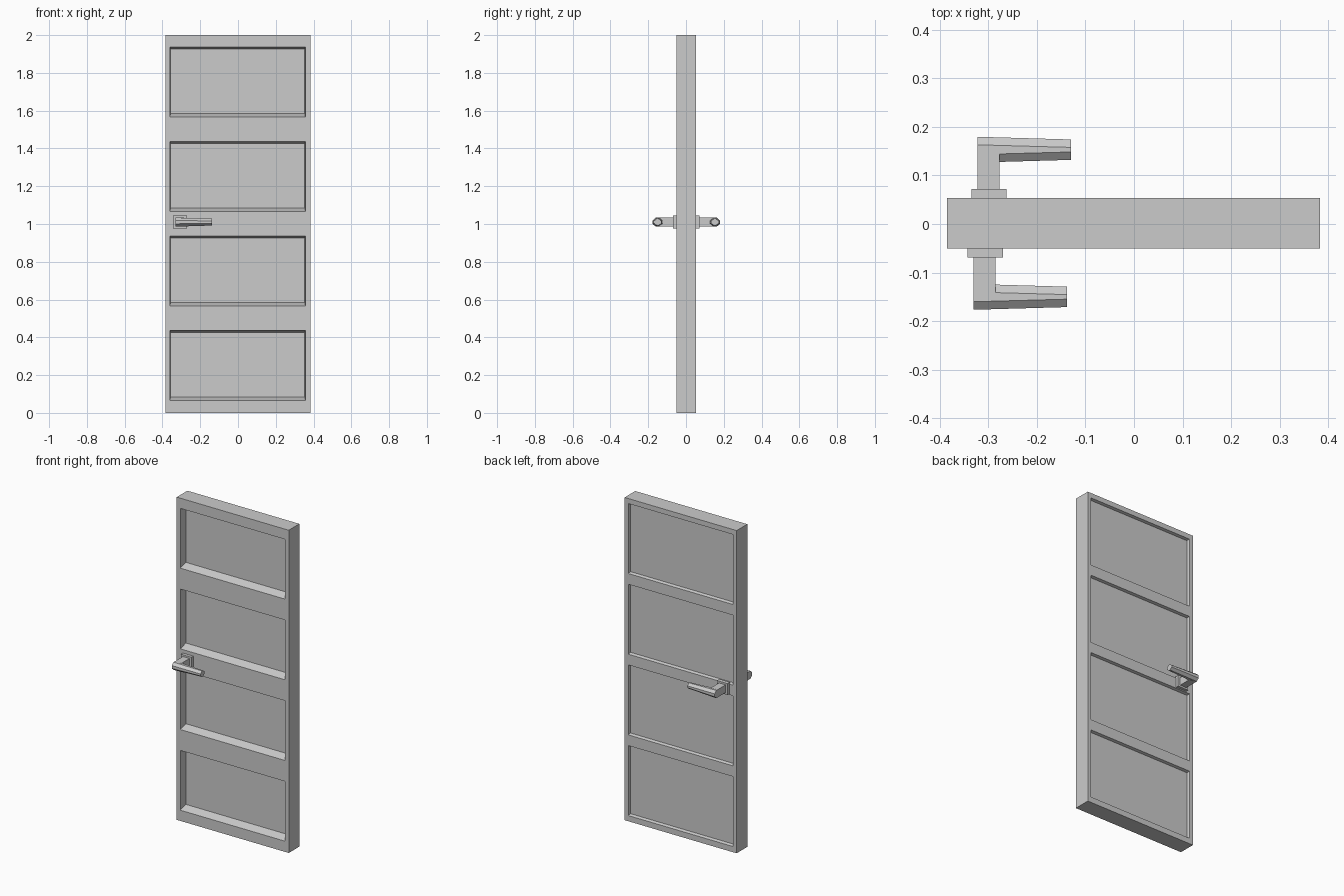
import bpy, bmesh, math

if "Cube" in bpy.data.objects:
    bpy.data.objects.remove(bpy.data.objects["Cube"])

def make_object(name, bm):
    bmesh.ops.recalc_face_normals(bm, faces=bm.faces)
    me = bpy.data.meshes.new(name)
    bm.to_mesh(me)
    bm.free()
    ob = bpy.data.objects.new(name, me)
    bpy.context.collection.objects.link(ob)
    return ob

def loft(bm, rings):
    """Closed solid through equal-length rings of points."""
    rows = [[bm.verts.new(p) for p in r] for r in rings]
    n = len(rows[0])
    for a, b in zip(rows, rows[1:]):
        for i in range(n):
            j = (i + 1) % n
            bm.faces.new((a[i], a[j], b[j], b[i]))
    bm.faces.new(rows[0])
    bm.faces.new(rows[-1])

def rect(x0, x1, z0, z1, y):
    return [(x0, y, z0), (x1, y, z0), (x1, y, z1), (x0, y, z1)]

# Door slab
Y0, Y1 = -0.05, 0.054
bm = bmesh.new()
loft(bm, [rect(-0.385, 0.383, 0, 2, Y0), rect(-0.385, 0.383, 0, 2, Y1)])
door = make_object("door_slab", bm)

# Four recessed panels per side: deep on the front, shallow and larger on the back
bm = bmesh.new()
for i in range(4):
    z = 0.5 * i
    for y in ((Y0 - 0.001, 0.0), ):
        loft(bm, [rect(-0.361, 0.357, z + 0.066, z + 0.437, y[0]),
                  rect(-0.357, 0.353, z + 0.084, z + 0.426, y[1])])
    loft(bm, [rect(-0.36, 0.358, z + 0.035, z + 0.469, Y1 + 0.001),
              rect(-0.357, 0.355, z + 0.041, z + 0.465, Y1 - 0.018)])
cutter = make_object("panel_cutter", bm)
cutter.hide_render = True
mod = door.modifiers.new("panels", 'BOOLEAN')
mod.operation = 'DIFFERENCE'
mod.solver = 'EXACT'
mod.object = cutter
bpy.context.view_layer.objects.active = door
bpy.ops.object.modifier_apply(modifier=mod.name)
bpy.data.objects.remove(cutter)

ZC = 1.01

def octagon(x, yc, hy, hz, flat_y, flat_z):
    pts = [(hy, flat_z), (flat_y, hz), (-flat_y, hz), (-hy, flat_z),
           (-hy, -flat_z), (-flat_y, -hz), (flat_y, -hz), (hy, -flat_z)]
    return [(x, yc + y, ZC + z) for y, z in pts]

# Lever handles, one per side
for side in ("front", "back"):
    if side == "front":
        dx, fy = 0.0, lambda y: y
    else:
        dx, fy = 0.008, lambda y: 0.003 - y

    # square backing plate
    bm = bmesh.new()
    loft(bm, [rect(-0.343 + dx, -0.27 + dx, 0.975, 1.045, fy(y)) for y in (-0.045, -0.069)])
    make_object(side + "_handle_plate", bm)

    # neck
    bm = bmesh.new()
    loft(bm, [rect(-0.33 + dx, -0.285 + dx, ZC - 0.024, ZC + 0.024, fy(y))
              for y in (-0.065, -0.15)])
    make_object(side + "_handle_neck", bm)

    # tapered eight-sided grip
    bm = bmesh.new()
    loft(bm, [octagon(-0.33 + dx, fy(-0.150), 0.0265, 0.024, 0.010, 0.009),
              octagon(-0.138 + dx, fy(-0.150), 0.021, 0.018, 0.0047, 0.006)])
    make_object(side + "_handle_grip", bm)
